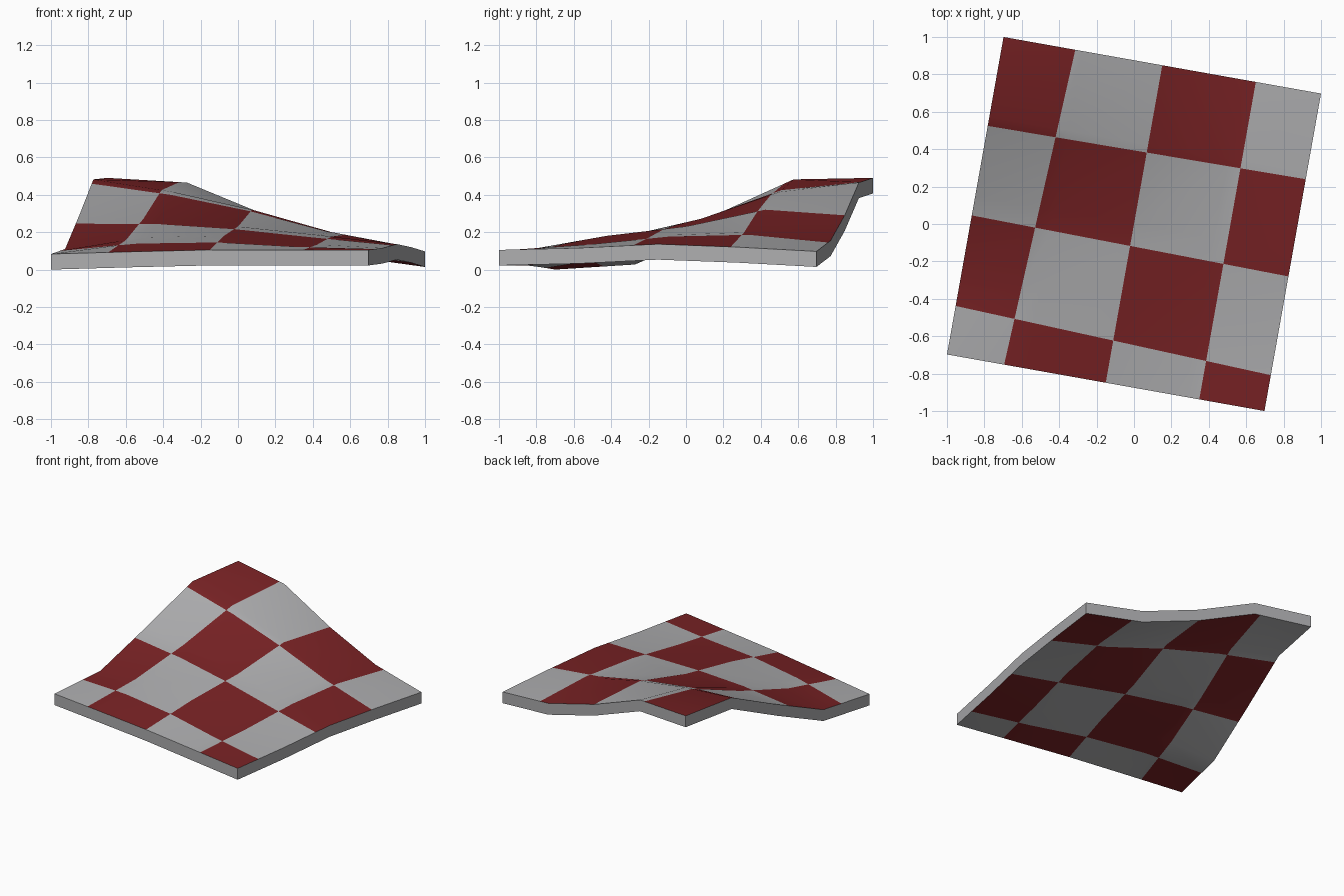
import bpy, bmesh, math
from mathutils import Matrix, Vector

if "Cube" in bpy.data.objects:
    bpy.data.objects.remove(bpy.data.objects["Cube"])

HALF, THICK, TURN = 0.862, 0.083, math.radians(-10.1)

# Surface heights on a 5 x 5 grid, rows run from front to back
HEIGHTS = [
    (0.083, 0.095, 0.105, 0.105, 0.105),
    (0.110, 0.172, 0.180, 0.138, 0.115),
    (0.290, 0.270, 0.230, 0.185, 0.136),
    (0.482, 0.415, 0.320, 0.200, 0.120),
    (0.490, 0.465, 0.290, 0.155, 0.097),
]
# Checker boundaries as (offset, slope) lines
U_LINES = [(-0.512, 0.046), (0.0, 0.0), (0.508, 0.0)]
V_LINES = [(-0.633, -0.04), (-0.119, -0.014), (0.388, 0.01)]


def material(name, color):
    m = bpy.data.materials.new(name)
    m.diffuse_color = (*color, 1)
    m.use_nodes = True
    m.node_tree.nodes["Principled BSDF"].inputs["Base Color"].default_value = m.diffuse_color
    return m


# Top surface of the tile
bm = bmesh.new()
pos = [HALF * (k - 2) / 2 for k in range(5)]
grid = [[bm.verts.new((pos[i], pos[j], HEIGHTS[j][i])) for i in range(5)] for j in range(5)]
for j in range(4):
    for i in range(4):
        bm.faces.new((grid[j][i], grid[j][i + 1], grid[j + 1][i + 1], grid[j + 1][i]))

# Cut the checker boundaries into the surface
cuts = [((a, 0, 0), (1, -m, 0)) for a, m in U_LINES] + [((0, a, 0), (-m, 1, 0)) for a, m in V_LINES]
for co, no in cuts:
    bmesh.ops.bisect_plane(bm, geom=bm.verts[:] + bm.edges[:] + bm.faces[:], dist=1e-5,
                           plane_co=co, plane_no=Vector(no).normalized())

# Vertical thickness
ext = bmesh.ops.extrude_face_region(bm, geom=bm.faces[:], use_keep_orig=True)
low = [g for g in ext["geom"] if isinstance(g, bmesh.types.BMVert)]
bmesh.ops.translate(bm, verts=low, vec=(0, 0, -THICK))
bmesh.ops.recalc_face_normals(bm, faces=bm.faces[:])
bm.normal_update()

# Checker colouring, swapped on the underside, plain rim
for f in bm.faces:
    if abs(f.normal.z) < 0.05:
        f.material_index = 0
        continue
    c = f.calc_center_median()
    n = sum(c.x > a + m * c.y for a, m in U_LINES) + sum(c.y > a + m * c.x for a, m in V_LINES)
    f.material_index = n % 2 if f.normal.z > 0 else 1 - n % 2

bmesh.ops.rotate(bm, verts=bm.verts[:], cent=(0, 0, 0), matrix=Matrix.Rotation(TURN, 3, 'Z'))
mesh = bpy.data.meshes.new("checkered_terrain_tile")
bm.to_mesh(mesh)
bm.free()
mesh.materials.append(material("light_grey", (0.42, 0.42, 0.43)))
mesh.materials.append(material("dark_red", (0.19, 0.016, 0.018)))
tile = bpy.data.objects.new("checkered_terrain_tile", mesh)
bpy.context.collection.objects.link(tile)

# Smooth slopes with a crisp rim
bpy.context.view_layer.objects.active = tile
tile.select_set(True)
bpy.ops.object.shade_smooth_by_angle(angle=math.radians(40))
